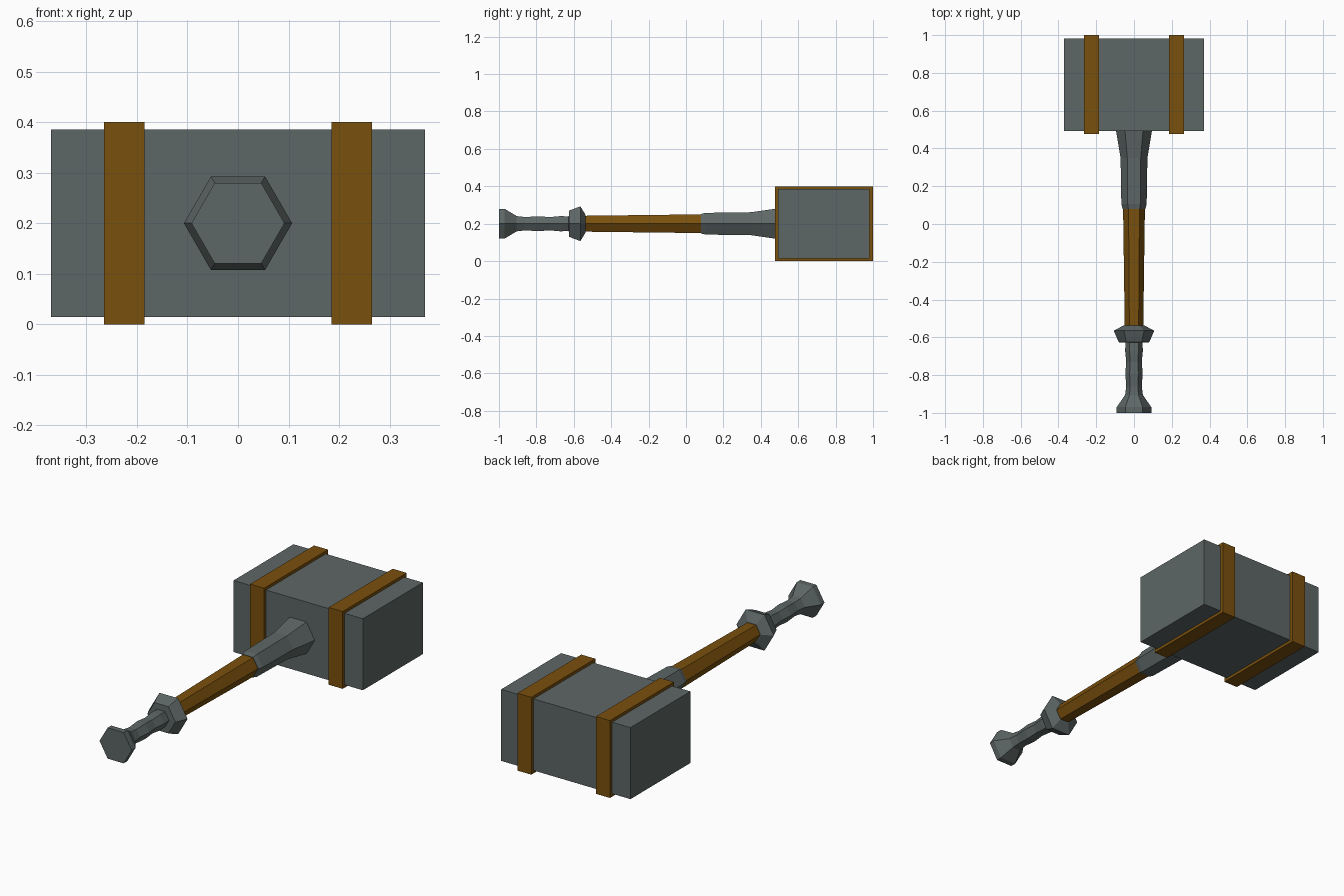
import bpy, bmesh, math

if "Cube" in bpy.data.objects:
    bpy.data.objects.remove(bpy.data.objects["Cube"])


def material(name, rgb):
    m = bpy.data.materials.new(name)
    m.diffuse_color = (*rgb, 1)
    m.use_nodes = True
    m.node_tree.nodes["Principled BSDF"].inputs["Base Color"].default_value = m.diffuse_color
    return m


steel = material("dark grey steel", (0.11, 0.135, 0.132))
brown = material("brown leather", (0.195, 0.08, 0.004))


def finish(name, bm, mat):
    bmesh.ops.recalc_face_normals(bm, faces=bm.faces)
    mesh = bpy.data.meshes.new(name)
    bm.to_mesh(mesh)
    bm.free()
    mesh.materials.append(mat)
    bpy.context.collection.objects.link(bpy.data.objects.new(name, mesh))


def box(name, x, y, z, mat):
    bm = bmesh.new()
    bmesh.ops.create_cube(bm, size=1)
    for v in bm.verts:
        v.co = [lo + (c + 0.5) * (hi - lo) for c, (lo, hi) in zip(v.co, (x, y, z))]
    finish(name, bm, mat)


def hex_rod(name, profile, mat):
    """Six-sided rod along y from (y, radius) pairs, corners on the x axis."""
    bm = bmesh.new()
    rings = [[bm.verts.new((r * math.cos(k * math.pi / 3), y,
                            0.2 + r * math.sin(k * math.pi / 3)))
              for k in range(6)] for y, r in profile]
    for a, b in zip(rings, rings[1:]):
        for k in range(6):
            j = (k + 1) % 6
            bm.faces.new((a[k], a[j], b[j], b[k]))
    bm.faces.new(rings[0])
    bm.faces.new(rings[-1])
    finish(name, bm, mat)


# Head block and its two straps
box("head", (-0.37, 0.37), (0.492, 0.982), (0.015, 0.385), steel)
for side, cx in (("left", -0.225), ("right", 0.225)):
    box(side + "_strap", (cx - 0.04, cx + 0.04), (0.477, 1.0), (0, 0.4), brown)

# Pommel, grip and collar
hex_rod("grip", [(-1, 0.092), (-0.97, 0.092), (-0.905, 0.047), (-0.86, 0.041),
                 (-0.79, 0.046), (-0.73, 0.041), (-0.67, 0.047), (-0.627, 0.045),
                 (-0.626, 0.08), (-0.605, 0.09), (-0.565, 0.107), (-0.537, 0.055)], steel)
# Shaft
hex_rod("shaft", [(-0.545, 0.049), (0.1, 0.058)], brown)
# Socket joining shaft to head
hex_rod("socket", [(0.08, 0.06), (0.105, 0.067), (0.35, 0.071), (0.5, 0.096)], steel)
